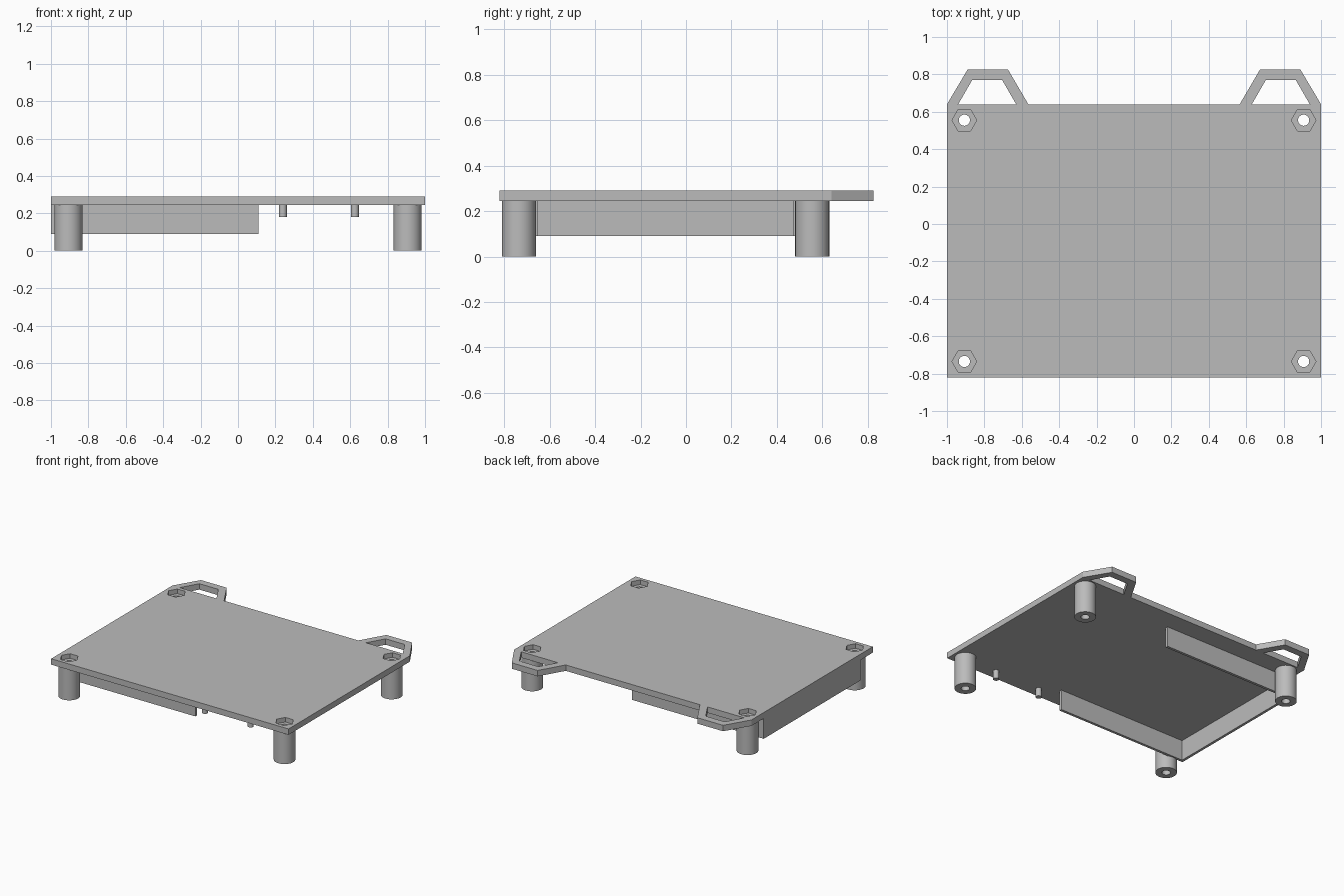
import bpy, bmesh, math

cube = bpy.data.objects.get("Cube")
if cube:
    bpy.data.objects.remove(cube, do_unlink=True)

GREY = (0.5, 0.5, 0.5, 1.0)
mat = bpy.data.materials.new("plain grey")
mat.use_nodes = True
mat.diffuse_color = GREY
mat.node_tree.nodes["Principled BSDF"].inputs["Base Color"].default_value = GREY

TOP, UNDER = 0.29, 0.245          # plate faces
POST_X, POST_YS = 0.907, (-0.735, 0.555)
POST_R, BORE_R, NUT_R = 0.075, 0.03, 0.066


def finish(name, bm):
    """Turn a bmesh into a named, coloured object."""
    bmesh.ops.recalc_face_normals(bm, faces=bm.faces[:])
    mesh = bpy.data.meshes.new(name)
    bm.to_mesh(mesh)
    bm.free()
    mesh.materials.append(mat)
    obj = bpy.data.objects.new(name, mesh)
    bpy.context.collection.objects.link(obj)
    return obj


def prism(name, outline, z0, z1):
    """Extrude a flat outline from z0 up to z1."""
    bm = bmesh.new()
    face = bm.faces.new([bm.verts.new((x, y, z0)) for x, y in outline])
    new = bmesh.ops.extrude_face_region(bm, geom=[face])["geom"]
    verts = [g for g in new if isinstance(g, bmesh.types.BMVert)]
    bmesh.ops.translate(bm, verts=verts, vec=(0, 0, z1 - z0))
    return finish(name, bm)


def ring(x, y, r, n):
    return [(x + r * math.cos(math.tau * i / n), y + r * math.sin(math.tau * i / n))
            for i in range(n)]


def smooth(obj):
    bpy.ops.object.select_all(action='DESELECT')
    obj.select_set(True)
    bpy.context.view_layer.objects.active = obj
    bpy.ops.object.shade_smooth_by_angle(angle=math.radians(35))


def cut(obj, cutter):
    """Subtract the cutter and throw it away."""
    mod = obj.modifiers.new("cut", 'BOOLEAN')
    mod.operation, mod.solver, mod.object = 'DIFFERENCE', 'EXACT', cutter
    bpy.ops.object.select_all(action='DESELECT')
    bpy.context.view_layer.objects.active = obj
    obj.select_set(True)
    bpy.ops.object.modifier_apply(modifier=mod.name)
    bpy.data.objects.remove(cutter, do_unlink=True)


# Base plate, with a nut pocket and a screw bore near each corner
plate = prism("base_plate", [(-1, -0.82), (1, -0.82), (1, 0.64), (-1, 0.64)], UNDER, TOP)

for side, side_name in ((-1, "right"), (1, "left")):
    for y, end_name in zip(POST_YS, ("front", "back")):
        x = side * POST_X
        cut(plate, prism("nut_cutter", ring(x, y, NUT_R, 6), TOP - 0.035, TOP + 0.05))
        cut(plate, prism("bore_cutter", ring(x, y, BORE_R, 32), UNDER - 0.05, TOP + 0.02))

        # Hollow standoff post, revolved from its wall section
        bm = bmesh.new()
        section = [(BORE_R, 0), (POST_R, 0), (POST_R, UNDER), (BORE_R, UNDER)]
        vs = [bm.verts.new((x + r, y, z)) for r, z in section]
        edges = [bm.edges.new((vs[i], vs[(i + 1) % 4])) for i in range(4)]
        bmesh.ops.spin(bm, geom=vs + edges, cent=(x, y, 0), axis=(0, 0, 1),
                       angle=math.tau, steps=32, use_merge=True)
        bmesh.ops.remove_doubles(bm, verts=bm.verts[:], dist=0.0001)
        smooth(finish(f"{end_name}_{side_name}_post", bm))

    # Open trapezoid strap loop on the back edge
    outer = [(1, 0.64), (0.89, 0.825), (0.673, 0.825), (0.565, 0.64)]
    inner = [(0.63, 0.64), (0.705, 0.77), (0.865, 0.77), (0.94, 0.64)]
    prism(f"{side_name}_strap_loop", [(side * px, py) for px, py in outer + inner], UNDER, TOP)

# Three-sided skirt wall under the plate
T = 0.02
x0, x1, y0, y1 = -1, 0.11, -0.67, 0.493
prism("skirt_wall", [(x1, y0), (x0, y0), (x0, y1), (x1, y1), (x1, y1 - T),
                     (x0 + T, y1 - T), (x0 + T, y0 + T), (x1, y0 + T)], 0.09, UNDER)

# Two small locating pegs by the front edge
for name, x in (("inner_peg", 0.24), ("outer_peg", 0.625)):
    smooth(prism(name, ring(x, -0.74, 0.021, 24), 0.18, UNDER))
